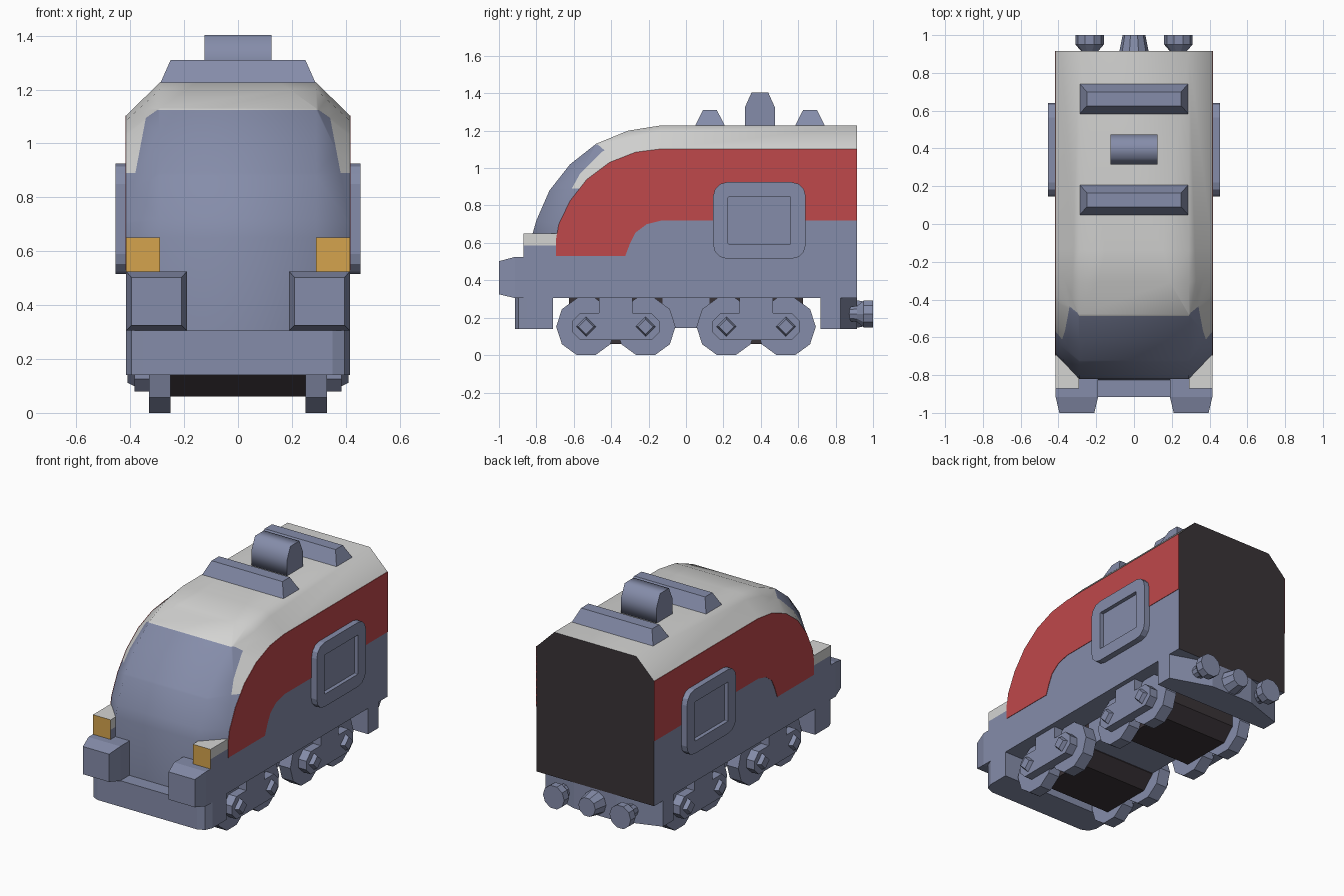
import bpy, bmesh, math
from mathutils import Vector

cube = bpy.data.objects.get("Cube")
if cube:
    bpy.data.objects.remove(cube, do_unlink=True)


def material(name, rgb):
    m = bpy.data.materials.new(name)
    m.use_nodes = True
    m.diffuse_color = (*rgb, 1)
    m.node_tree.nodes["Principled BSDF"].inputs["Base Color"].default_value = (*rgb, 1)
    return m


GREY = material("blue grey", (0.235, 0.265, 0.40))
WHITE = material("pale grey", (0.66, 0.66, 0.65))
RED = material("red", (0.52, 0.065, 0.07))
AMBER = material("amber", (0.66, 0.37, 0.075))
DARK = material("dark brown", (0.042, 0.033, 0.038))


def finish(name, bm, mats, mirror=False):
    bmesh.ops.recalc_face_normals(bm, faces=bm.faces)
    mesh = bpy.data.meshes.new(name)
    bm.to_mesh(mesh)
    bm.free()
    for m in mats:
        mesh.materials.append(m)
    ob = bpy.data.objects.new(name, mesh)
    bpy.context.collection.objects.link(ob)
    if mirror:
        ob.modifiers.new("Mirror", "MIRROR")
    return ob


def place(axis, u, v, w):
    """Point with in-plane coordinates u, v and position w along the axis."""
    return {"x": (w, u, v), "y": (u, w, v), "z": (u, v, w)}[axis]


def loft(name, axis, sections, mat=GREY, mirror=False, smooth=False):
    """Skin matching outlines, given as (position, points), and cap both ends."""
    bm = bmesh.new()
    rings = [[bm.verts.new(place(axis, u, v, w)) for u, v in pts] for w, pts in sections]
    for a, b in zip(rings, rings[1:]):
        for i in range(len(a)):
            j = (i + 1) % len(a)
            bm.faces.new((a[i], a[j], b[j], b[i])).smooth = smooth
    bm.faces.new(rings[0])
    bm.faces.new(rings[-1])
    return finish(name, bm, [mat], mirror)


def prism(name, axis, pts, a, b, **kw):
    return loft(name, axis, [(a, pts), (b, pts)], **kw)


def rect(u0, u1, v0, v1):
    return [(u0, v0), (u1, v0), (u1, v1), (u0, v1)]


def circle(u, v, r, n):
    return [(u + r * math.cos(math.tau * i / n), v + r * math.sin(math.tau * i / n))
            for i in range(n)]


def rounded(u0, u1, v0, v1, r, steps=3):
    pts = []
    corners = [(u1 - r, v1 - r), (u0 + r, v1 - r), (u0 + r, v0 + r), (u1 - r, v0 + r)]
    for k, (u, v) in enumerate(corners):
        for s in range(steps + 1):
            t = math.pi / 2 * (k + s / steps)
            pts.append((u + r * math.cos(t), v + r * math.sin(t)))
    return pts


# Body shell: shoulder profile at the centre band, lower profile at the side wall
W, N = 0.415, 0.29
BACK = 0.915
crown = [(-.825, .305), (-.82, .65), (-.80, .72), (-.73, .88), (-.62, 1.02),
         (-.48, 1.13), (-.31, 1.20), (-.14, 1.227), (BACK, 1.227)]
wall = [(-.70, .305), (-.695, .62), (-.68, .70), (-.62, .825), (-.53, .94),
        (-.41, 1.03), (-.27, 1.085), (-.13, 1.103), (BACK, 1.103)]
bm = bmesh.new()
lines = [[bm.verts.new((x, y, z)) for y, z in prof]
         for x, prof in ((-W, wall), (-N, crown), (N, crown), (W, wall))]
shell = []
for a, b in zip(lines, lines[1:]):
    for i in range(len(a) - 1):
        f = bm.faces.new((a[i], a[i + 1], b[i + 1], b[i]))
        f.smooth = True
        shell.append(f)
low = [bm.verts.new((x, BACK, .305)) for x in (-W, W)]
bm.faces.new(lines[0] + [low[0]])
bm.faces.new(lines[3] + [low[1]])
bm.faces.new([low[0]] + [l[-1] for l in lines] + [low[1]]).material_index = 2
bm.faces.new([low[0]] + [l[0] for l in lines] + [low[1]])

# Windscreen outline cut into the nose
SILL, HEAD = 0.89, 1.125
cuts = [((0, 0, SILL), (0, 0, 1)), ((0, 0, HEAD), (0, 0, 1))]
limits = []
for s in (-1, 1):
    limits.append((Vector((s * .36, 0, 1.0)), Vector((s, 0, .19)).normalized()))
    limits.append((Vector((s * .32, 0, 1.11)), Vector((s * .7, 0, 1)).normalized()))
for co, no in cuts + limits:
    nose = [f for f in bm.faces if f.smooth and f.calc_center_median().y < 0]
    geom = set(nose)
    for f in nose:
        geom.update(f.verts)
        geom.update(f.edges)
    bmesh.ops.bisect_plane(bm, geom=list(geom), dist=1e-5, plane_co=co, plane_no=no)
for f in bm.faces:
    if f.smooth:
        c = f.calc_center_median()
        glass = c.z < HEAD and all((c - co).dot(no) < 0 for co, no in limits)
        f.material_index = 0 if c.y < 0 and (c.z < SILL or glass) else 1
finish("body", bm, [GREY, WHITE, DARK])

# Red side band
band = [(-.695, .53)] + wall[1:] + [(BACK, .72), (-.13, .72), (-.21, .70), (-.27, .655),
                                    (-.30, .595), (-.325, .53)]
prism("side_band", "x", band, W - .002, W + .003, mat=RED, mirror=True)

# Side window frames with recessed panes
hole = rounded(.225, .56, .595, .845, .004)
frame = rounded(.145, .64, .515, .925, .075)
loft("side_window", "x", [(W - .01, frame), (.455, frame), (.455, hole), (.43, hole)], mirror=True)

# Headlights: amber front, pale cap, grey base
bm = bmesh.new()
bmesh.ops.create_cube(bm, size=1)
for v in bm.verts:
    v.co = ((N + W) / 2 + v.co.x * (W - N), -.78 + v.co.y * .18, .5875 + v.co.z * .125)
bmesh.ops.bisect_plane(bm, geom=bm.verts[:] + bm.edges[:] + bm.faces[:],
                       plane_co=(0, 0, .587), plane_no=(0, 0, 1))
bm.normal_update()
for f in bm.faces:
    if f.normal.y < -.5:
        f.material_index = 2
    elif f.calc_center_median().z > .587:
        f.material_index = 1
finish("headlight", bm, [GREY, WHITE, AMBER], mirror=True)

# Front buffers and skirt
base = rect(.19, W, .305, .525)
loft("front_buffer", "y", [(-.69, base), (-.915, base), (-1.0, rect(.21, .395, .325, .502))],
     mirror=True)
half = [(W, -.71), (W, -.85), (.395, -.895), (.35, -.915)]
prism("front_skirt", "z", half + [(-x, y) for x, y in reversed(half)], .14, .306)

# Rear skirt with three couplings
half = [(W, .72), (W, .825), (.15, BACK)]
prism("rear_skirt", "z", half + [(-x, y) for x, y in reversed(half)], .14, .306)
loft("rear_buffer", "y", [(y, circle(.235, .22, r, 10))
                          for y, r in ((.87, .04), (.915, .045), (.95, .075), (1.0, .075))],
     mirror=True)
loft("rear_coupling", "y", [(.90, circle(0, .22, .08, 10)), (1.0, circle(0, .22, .06, 10))])

# Roof vents and chimney
for name, y in (("front_vent", .128), ("rear_vent", .663)):
    loft(name, "z", [(1.22, rect(-N, N, y - .083, y + .083)),
                     (1.31, rect(-.25, .25, y - .037, y + .037))])
stack = [(.315, 1.22), (.315, 1.325), (.35, 1.403), (.44, 1.403), (.475, 1.325), (.475, 1.22)]
prism("chimney", "x", stack, -.125, .125, smooth=True)

# Tank between the bogies
prism("tank", "x", rect(-.125, .125, .145, .31), -.25, .25)

# Bogies: dark core, wheels, side frames and axle caps
for name, y in (("front", -.375), ("rear", .375)):
    core = [(y + u, z) for u, z in ((-.25, .31), (-.25, .14), (-.17, .06),
                                    (.17, .06), (.25, .14), (.25, .31))]
    prism(name + "_bogie_core", "x", core, -.25, .25, mat=DARK)
    half = [(.09, .31), (.09, .225), (.19, .225), (.235, .18), (.235, .125), (.19, .08)]
    side = [(y + u, z) for u, z in half] + [(y - u, z) for u, z in reversed(half)]
    prism(name + "_bogie_frame", "x", side, .32, .385, mirror=True)
    for tag, u in (("leading", y - .159), ("trailing", y + .159)):
        prism(f"{name}_{tag}_wheel", "x", circle(u, .152, .16, 10), .25, .33, mirror=True)
        loft(f"{name}_{tag}_axle_cap", "x", [(.38, circle(u, .152, .055, 4)),
                                            (.41, circle(u, .152, .04, 4))], mirror=True)
